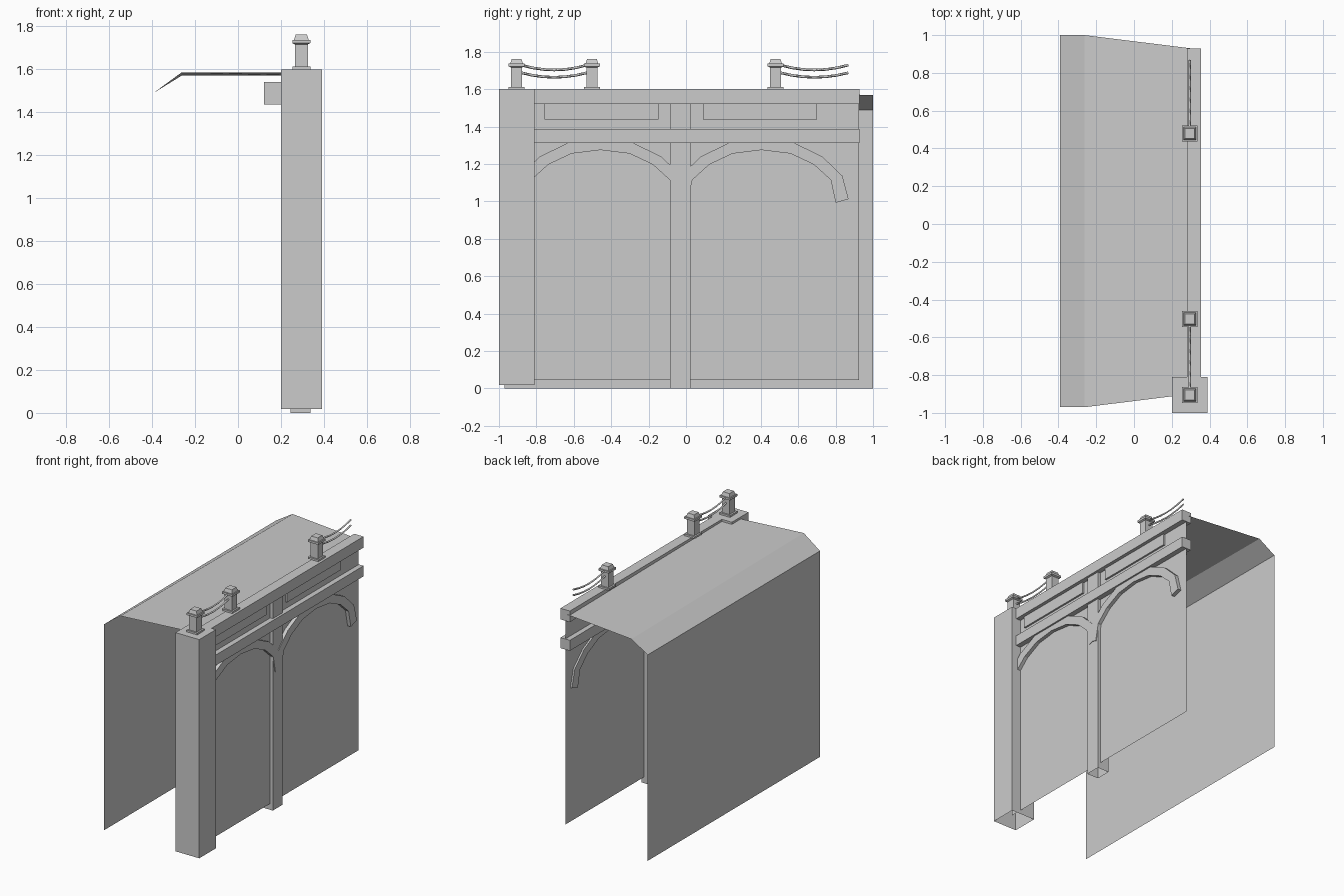
import bpy, bmesh, math

if "Cube" in bpy.data.objects:
    bpy.data.objects.remove(bpy.data.objects["Cube"])


def mesh_object(name, verts, faces, fix_normals=False):
    me = bpy.data.meshes.new(name)
    me.from_pydata(verts, [], faces)
    if fix_normals:
        bm = bmesh.new()
        bm.from_mesh(me)
        bmesh.ops.recalc_face_normals(bm, faces=bm.faces)
        bm.to_mesh(me)
        bm.free()
    ob = bpy.data.objects.new(name, me)
    bpy.context.collection.objects.link(ob)
    return ob


def box(name, x, y, z, open_bottom=False):
    verts = [(a, b, c) for c in z for a, b in
             ((x[0], y[0]), (x[1], y[0]), (x[1], y[1]), (x[0], y[1]))]
    faces = [(4, 5, 6, 7)] + [(i, (i + 1) % 4, (i + 1) % 4 + 4, i + 4) for i in range(4)]
    if not open_bottom:
        faces.append((3, 2, 1, 0))
    return mesh_object(name, verts, faces)


def stacked_square(name, cx, cy, profile):
    # square post lofted through (half width, height) pairs
    verts, faces = [], []
    for h, z in profile:
        verts += [(cx + sx * h, cy + sy * h, z) for sx, sy in ((-1, -1), (1, -1), (1, 1), (-1, 1))]
    for k in range(len(profile) - 1):
        for i in range(4):
            a, b = 4 * k + i, 4 * k + (i + 1) % 4
            faces.append((a, b, b + 4, a + 4))
    n = len(verts)
    faces.append((n - 4, n - 3, n - 2, n - 1))
    return mesh_object(name, verts, faces)


def arch(name, cy, x0, x1):
    inner = [(0, 1.275), (.155, 1.256), (.28, 1.197), (.37, 1.115), (.396, .993)]
    outer = [(0, 1.335), (.175, 1.313), (.325, 1.24), (.432, 1.137), (.465, 1.013)]
    full = lambda h: [(-y, z) for y, z in h[:0:-1]] + h
    lo, hi = full(inner), full(outer)
    n = len(lo)
    verts = [(x, cy + y, z) for x in (x0, x1) for line in (lo, hi) for y, z in line]
    faces = []
    for i in range(n - 1):
        a, b, c, d = i, n + i, 2 * n + i, 3 * n + i
        faces += [(a, a + 1, b + 1, b), (c, c + 1, d + 1, d),
                  (a, a + 1, c + 1, c), (b, b + 1, d + 1, d)]
    for e in (0, n - 1):
        faces.append((e, n + e, 3 * n + e, 2 * n + e))
    return mesh_object(name, verts, faces, True)


def rope(name, x, y0, y1, z_end, sag):
    cu = bpy.data.curves.new(name, 'CURVE')
    cu.dimensions = '3D'
    cu.bevel_depth = .007
    cu.bevel_resolution = 0
    cu.use_fill_caps = True
    n = 7
    sp = cu.splines.new('POLY')
    sp.points.add(n - 1)
    for i, p in enumerate(sp.points):
        t = i / (n - 1)
        p.co = (x, y0 + (y1 - y0) * t, z_end - sag * 4 * t * (1 - t), 1)
    ob = bpy.data.objects.new(name, cu)
    bpy.context.collection.objects.link(ob)


# front and back walls, single sheets
mesh_object("front_wall", [(.317, -.9, .045), (.317, .925, .045), (.317, .925, 1.56), (.317, -.9, 1.56)],
            [(0, 1, 2, 3)])
mesh_object("back_wall", [(-.393, -.97, 0), (-.393, 1, 0), (-.393, 1, 1.49), (-.393, -.97, 1.49)],
            [(3, 2, 1, 0)])

# flat roof with a sloping rear edge
mesh_object("roof",
            [(-.393, -.97, 1.49), (-.393, 1, 1.49), (-.263, -.97, 1.585), (-.263, 1, 1.57),
             (.3, -.90, 1.585), (.3, .93, 1.57)],
            [(0, 2, 3, 1), (2, 4, 5, 3)])

# corner pillar and middle post, open underneath
box("corner_pillar", (.2, .39), (-1, -.81), (.018, 1.6), True)
box("middle_post", (.245, .338), (-.085, .025), (0, 1.56), True)

# horizontal beams
box("top_beam", (.28, .355), (-.85, .928), (1.52, 1.6))
box("lower_beam", (.28, .355), (-.85, .928), (1.312, 1.388))

# panels between the beams and arches below them
for i, (y0, y1) in enumerate(((-.757, -.147), (.09, .70))):
    box(f"wall_panel_{i}", (.12, .33), (y0, y1), (1.437, 1.54))
for i, cy in enumerate((-.457, .404)):
    arch(f"arch_{i}", cy, .305, .343)

# roof railing posts
POST = [(.042, 1.6), (.042, 1.613), (.03, 1.613), (.03, 1.716), (.042, 1.722),
        (.042, 1.737), (.034, 1.737), (.026, 1.762)]
for i, cy in enumerate((-.906, -.503, .479)):
    stacked_square(f"railing_post_{i}", .295, cy, POST)

# sagging railing ropes
for i, (y0, y1) in enumerate(((-.88, -.53), (.505, .868))):
    rope(f"upper_rope_{i}", .295, y0, y1, 1.729, .026)
    rope(f"lower_rope_{i}", .295, y0, y1, 1.688, .024)
